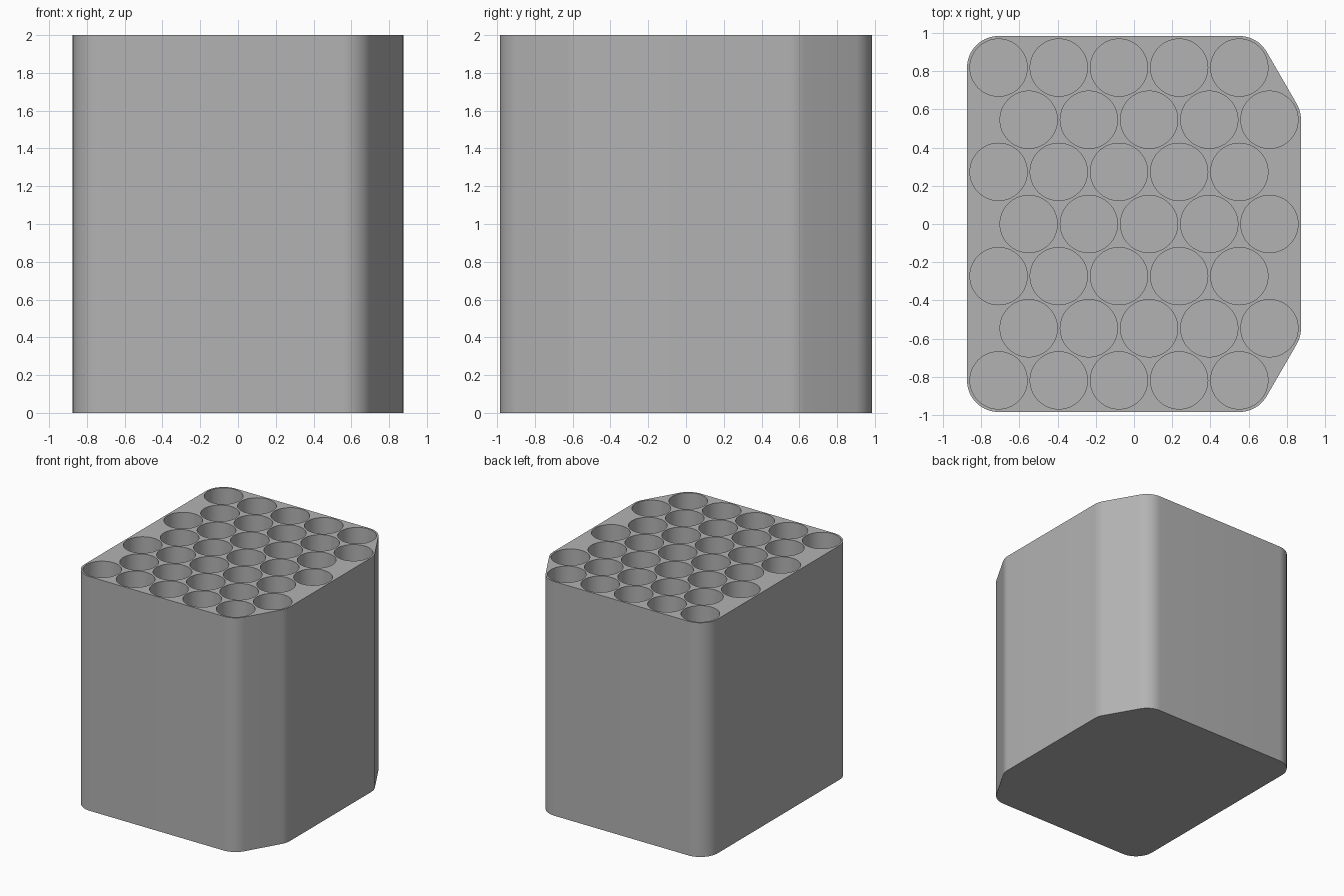
import bpy, bmesh
from math import cos, sin, pi, radians, sqrt

PITCH = 0.3153            # spacing between neighbouring holes
ROW = PITCH * sqrt(3) / 2 # spacing between staggered rows
HOLE_R, CORNER_R = 0.15, 0.1655
HEIGHT, FLOOR = 2.0, 0.03
ROWS, COLS, HOLE_SIDES = 7, 5, 64

cube = bpy.data.objects.get("Cube")
if cube:
    bpy.data.objects.remove(cube, do_unlink=True)

grey = bpy.data.materials.new("grey plastic")
grey.use_nodes = True
colour = (0.45, 0.45, 0.45, 1)
grey.diffuse_color = colour
grey.node_tree.nodes["Principled BSDF"].inputs["Base Color"].default_value = colour


def arc(cx, cy, r, start, end, steps):
    """Points along an arc, both ends included, angles in degrees."""
    angles = [radians(start + (end - start) * i / steps) for i in range(steps + 1)]
    return [(cx + r * cos(a), cy + r * sin(a)) for a in angles]


def wall(bm, points, z0, z1):
    """Closed vertical wall; returns its lower and upper vertex rings."""
    low = [bm.verts.new((x, y, z0)) for x, y in points]
    high = [bm.verts.new((x, y, z1)) for x, y in points]
    for i in range(len(points)):
        j = (i + 1) % len(points)
        bm.faces.new((low[i], low[j], high[j], high[i]))
    return low, high


def ring_edges(bm, ring):
    return [bm.edges.get((ring[i - 1], ring[i])) for i in range(len(ring))]


# Rounded outline wrapped around the outermost holes
x_end = PITCH * (COLS - 0.5) / 2
y_end = ROW * (ROWS - 1) / 2
right_half = (arc(x_end, y_end - ROW, CORNER_R, 0, 30, 6)
              + arc(x_end - PITCH / 2, y_end, CORNER_R, 30, 90, 12)
              + arc(-x_end, y_end, CORNER_R, 90, 180, 18))
outline = right_half + [(x, -y) for x, y in reversed(right_half)]

# Outer shell with a flat base
bm = bmesh.new()
low, high = wall(bm, outline, 0, HEIGHT)
bm.faces.new(low[::-1])
rim = ring_edges(bm, high)

# Staggered blind holes
for row in range(ROWS):
    for col in range(COLS):
        cx = -x_end + PITCH * (col + 0.5 * (row % 2))
        cy = -y_end + ROW * row
        circle = arc(cx, cy, HOLE_R, 360, 0, HOLE_SIDES)[:-1]
        low, high = wall(bm, circle, FLOOR, HEIGHT)
        bm.faces.new(low[::-1])
        rim += ring_edges(bm, high)

# Top plate between the outline and the hole rims
bmesh.ops.triangle_fill(bm, edges=rim, use_beauty=True, normal=(0, 0, 1))
bmesh.ops.recalc_face_normals(bm, faces=bm.faces)

mesh = bpy.data.meshes.new("hole_block")
bm.to_mesh(mesh)
bm.free()
mesh.materials.append(grey)
block = bpy.data.objects.new("hole_block", mesh)
bpy.context.collection.objects.link(block)

bpy.ops.object.select_all(action="DESELECT")
block.select_set(True)
bpy.context.view_layer.objects.active = block
bpy.ops.object.shade_smooth_by_angle(angle=radians(35))
